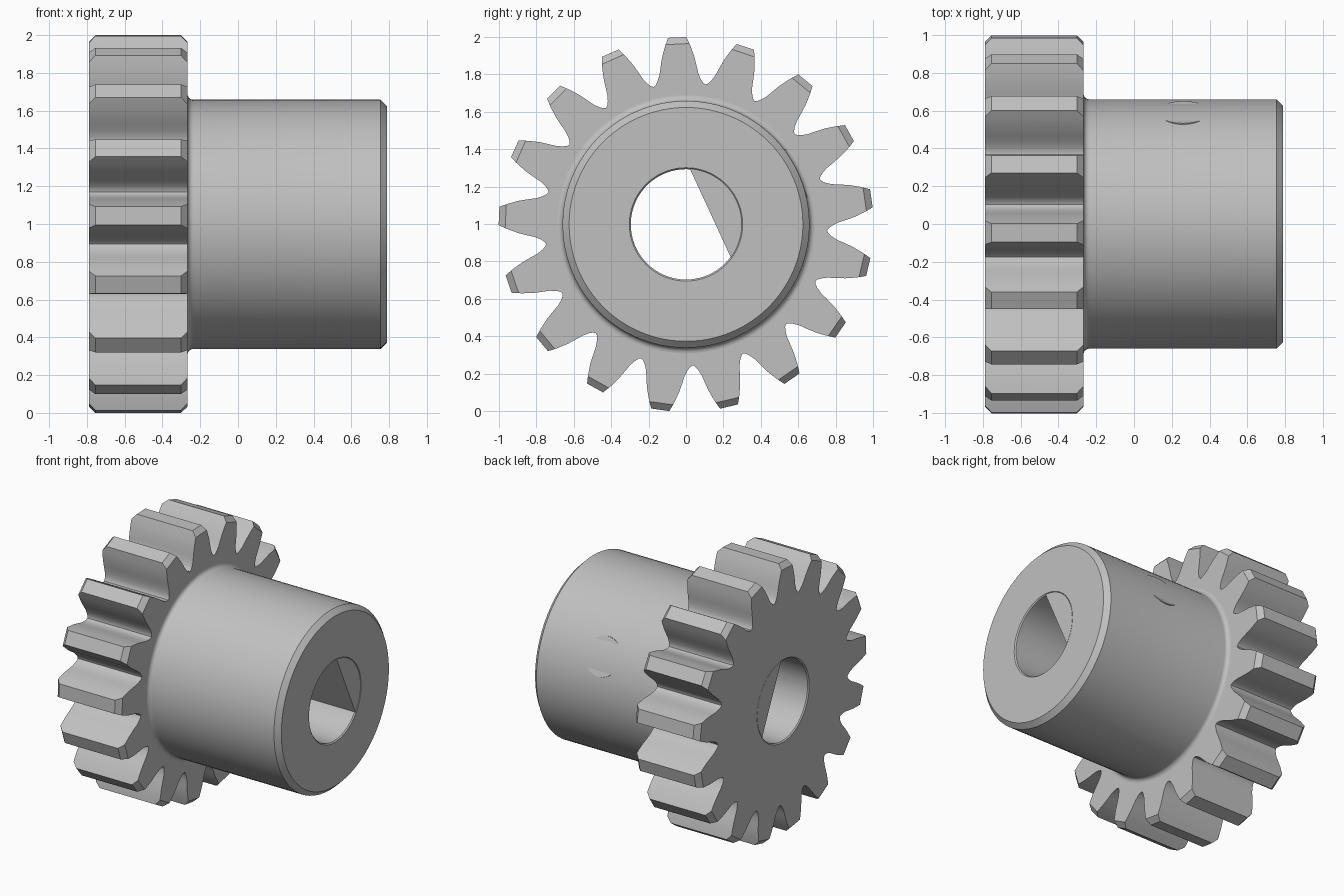
import bpy, bmesh, math
from mathutils import Matrix, Vector

if "Cube" in bpy.data.objects:
    bpy.data.objects.remove(bpy.data.objects["Cube"])

TEETH = 17
CENTRE_Z = 0.998
BORE = 0.295
X_MIN, X_FACE, X_MAX = -0.79, -0.267, 0.79
KEY_ANGLE = math.radians(24.8)   # direction of the bore flat and the set screw

steel = bpy.data.materials.new("steel_grey")
steel.use_nodes = True
grey = (0.53, 0.53, 0.53, 1)
steel.diffuse_color = grey
steel.node_tree.nodes["Principled BSDF"].inputs["Base Color"].default_value = grey


def finish(name, bm):
    """Turn a bmesh into a smooth-shaded steel object."""
    bmesh.ops.recalc_face_normals(bm, faces=bm.faces)
    mesh = bpy.data.meshes.new(name)
    bm.to_mesh(mesh)
    bm.free()
    mesh.materials.append(steel)
    obj = bpy.data.objects.new(name, mesh)
    bpy.context.collection.objects.link(obj)
    obj.location.z = CENTRE_Z
    bpy.ops.object.select_all(action='DESELECT')
    obj.select_set(True)
    bpy.context.view_layer.objects.active = obj
    bpy.ops.object.shade_smooth_by_angle(angle=math.radians(35))
    return obj


def loft(name, rings, cyclic=True):
    """Skin rings of (x, [(radius, angle), ...]) around the x axis."""
    bm = bmesh.new()
    loops = [[bm.verts.new((x, r * math.cos(a), r * math.sin(a))) for r, a in pts]
             for x, pts in rings]
    pairs = list(zip(loops, loops[1:]))
    if cyclic:
        pairs.append((loops[-1], loops[0]))
    else:
        bm.faces.new(loops[0])
        bm.faces.new(loops[-1])
    for lo, hi in pairs:
        n = len(lo)
        for i in range(n):
            j = (i + 1) % n
            bm.faces.new((lo[i], lo[j], hi[j], hi[i]))
    return finish(name, bm)


def gear_outline(tip):
    """Polar outline of all teeth; tip is the (radius, half angle) of the crest."""
    flank = [tip, (0.95, 0.074), (0.90, 0.096), (0.85, 0.114), (0.81, 0.129),
             (0.78, 0.149), (0.762, 0.168)]
    tooth = [(r, -a) for r, a in reversed(flank)] + flank
    tooth.append((0.755, math.pi / TEETH))
    start = math.radians(92.7)
    return [(r, a + start + k * math.tau / TEETH) for k in range(TEETH) for r, a in tooth]


# Toothed wheel: chamfered crests, round bore
full = gear_outline((1.002, 0.049))
ends = gear_outline((0.967, 0.066))


def bore_ring(r):
    return [(r, a) for _, a in full]


c = 0.035
loft("gear_wheel", [
    (X_MIN + 0.008, bore_ring(BORE)), (X_MIN, bore_ring(BORE + 0.008)),
    (X_MIN, ends), (X_MIN + c, full), (X_FACE - c, full), (X_FACE, ends),
    (X_FACE, bore_ring(BORE))])


# Hub: root fillet, long barrel, chamfered rim, bore
def circle(r, n=96):
    return [(r, math.tau * i / n) for i in range(n)]


f = 0.03
profile = [(X_FACE + f - f * math.cos(t), 0.66 + f - f * math.sin(t))
           for t in (math.radians(15 * k) for k in range(7))]
profile += [(X_MAX - c, 0.66), (X_MAX, 0.625), (X_MAX, BORE + 0.008),
            (X_MAX - 0.008, BORE), (X_FACE, BORE)]
loft("hub", [(x, circle(r)) for x, r in profile])

# Flat along one side of the bore
half = math.acos(0.142 / BORE)
segment = [(BORE + 0.003, KEY_ANGLE + half * (i / 12 - 1)) for i in range(25)]
loft("bore_flat", [(X_MIN + 0.002, segment), (X_MAX - 0.002, segment)], cyclic=False)

# Set screw plug, level with the hub wall
bm = bmesh.new()
bmesh.ops.create_cone(bm, cap_ends=True, segments=48, radius1=0.14, radius2=0.14, depth=0.1)
out = Vector((0, math.cos(KEY_ANGLE), math.sin(KEY_ANGLE)))
place = Matrix.Translation(out * 0.602 + Vector((0.26, 0, 0)))
bmesh.ops.transform(bm, verts=bm.verts,
                    matrix=place @ out.to_track_quat('Z', 'X').to_matrix().to_4x4())
finish("set_screw", bm)
